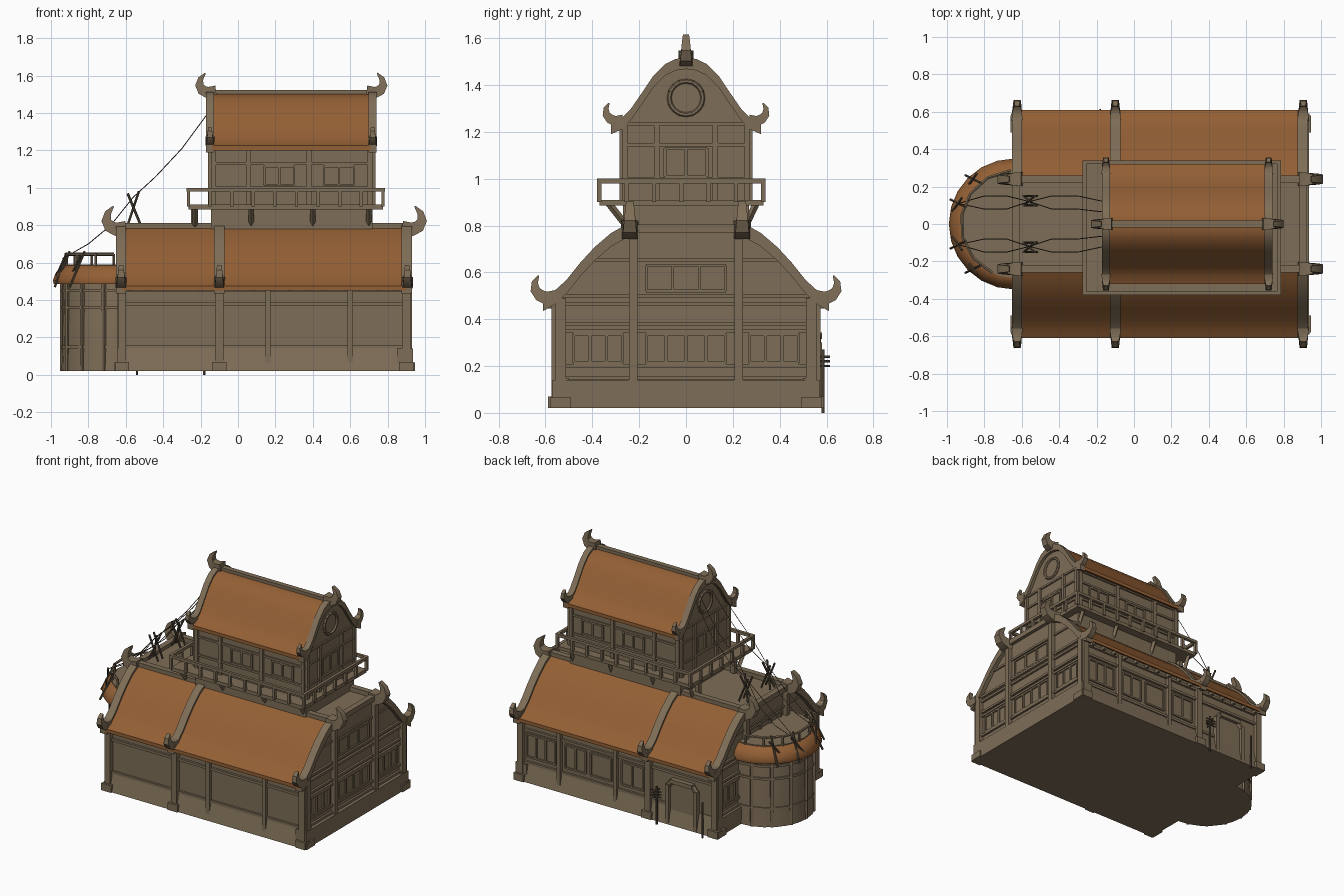
import bpy, bmesh, math
from mathutils import Vector, Matrix

cube = bpy.data.objects.get("Cube")
if cube:
    bpy.data.objects.remove(cube, do_unlink=True)

def material(name, r, g, b):
    m = bpy.data.materials.new(name)
    m.use_nodes = True
    m.diffuse_color = (r, g, b, 1)
    m.node_tree.nodes["Principled BSDF"].inputs["Base Color"].default_value = (r, g, b, 1)
    return m

WOOD = material("weathered wood", 0.21, 0.155, 0.095)
ROOF = material("orange roofing", 0.29, 0.115, 0.035)
DARK = material("dark poles", 0.1, 0.075, 0.05)

def box(bm, x0, x1, y0, y1, z0, z1):
    mid = Vector((x0 + x1, y0 + y1, z0 + z1)) / 2
    size = Matrix.Diagonal((abs(x1 - x0), abs(y1 - y0), abs(z1 - z0), 1))
    bmesh.ops.create_cube(bm, size=1, matrix=Matrix.Translation(mid) @ size)

def bar(bm, p, q, r, n=6):
    p, q = Vector(p), Vector(q)
    turn = (q - p).to_track_quat('Z', 'Y').to_matrix().to_4x4()
    bmesh.ops.create_cone(bm, cap_ends=True, segments=n, radius1=r, radius2=r,
                          depth=(q - p).length, matrix=Matrix.Translation((p + q) / 2) @ turn)

def skin(bm, rings):
    """Closed solid through a row of equal rings."""
    rings = [[bm.verts.new(v) for v in ring] for ring in rings]
    n = len(rings[0])
    for a, b in zip(rings, rings[1:]):
        for i in range(n):
            bm.faces.new((a[i], a[(i + 1) % n], b[(i + 1) % n], b[i]))
    bm.faces.new(rings[0])
    bm.faces.new(rings[-1][::-1])

def prism(bm, pts, x0, x1):
    skin(bm, [[(x, y, z) for y, z in pts] for x in (x0, x1)])

def sheet(bm, pts, x0, x1, lift, drop):
    """Thick strip following a roof profile."""
    prism(bm, [(y, z + lift) for y, z in pts] + [(y, z - drop) for y, z in reversed(pts)], x0, x1)

def lathe(bm, centre, profile, n=24):
    skin(bm, [[(centre + r * math.cos(math.tau * i / n), r * math.sin(math.tau * i / n), z)
               for i in range(n)] for r, z in profile])

def horn(bm, base, out, scale, lean=0):
    """Tapering upturned crescent."""
    base, out, up = Vector(base), Vector(out), Vector((0, 0, 1))
    side = out.cross(up)
    path = [(-.03, 0), (.03, -.008), (.068, .01), (.088, .045), (.078, .09), (.045, .13)]
    path = [Vector((u + lean * max(v, 0), v)) for u, v in path]
    rings = []
    for i, p in enumerate(path):
        t = (path[min(i + 1, 5)] - path[max(i - 1, 0)]).normalized()
        nrm = Vector((-t.y, t.x))
        w, d = (.042, .04, .036, .029, .019, .004)[i], .042 - .005 * i
        ring = []
        for a, b in ((1, 1), (1, -1), (-1, -1), (-1, 1)):
            c = (p + nrm * w * a) * scale
            ring.append(base + out * c.x + up * c.y + side * d * b * scale)
        rings.append(ring)
    skin(bm, rings)

def plate(bm, axis, s, plane, u0, u1, z0, z1, depth=.015):
    """Raised board on a wall facing +-x or +-y."""
    a, b = s * (plane - .01), s * (plane + depth)
    if axis == 'x':
        box(bm, min(a, b), max(a, b), u0, u1, z0, z1)
    else:
        box(bm, u0, u1, min(a, b), max(a, b), z0, z1)

def window(bm, axis, s, plane, u0, u1, z0, z1, bars=0):
    w = .012
    for z in (z0, z1):
        plate(bm, axis, s, plane, u0, u1, z - w / 2, z + w / 2, .01)
    for i in range(bars + 2):
        u = u0 + (u1 - u0) * i / (bars + 1)
        plate(bm, axis, s, plane, u - w / 2, u + w / 2, z0, z1, .01)

def finish(name, bm, mat, smooth=False):
    bmesh.ops.recalc_face_normals(bm, faces=bm.faces[:])
    mesh = bpy.data.meshes.new(name)
    bm.to_mesh(mesh)
    bm.free()
    mesh.materials.append(mat)
    ob = bpy.data.objects.new(name, mesh)
    bpy.context.collection.objects.link(ob)
    if smooth:
        bpy.ops.object.select_all(action='DESELECT')
        ob.select_set(True)
        bpy.context.view_layer.objects.active = ob
        bpy.ops.object.shade_smooth_by_angle(angle=math.radians(35))

def mirrored(half):
    return half + [(-y, z) for y, z in reversed(half) if y > 0]

LOW = [(.61, .475), (.565, .5), (.51, .55), (.45, .625), (.39, .69), (.32, .75), (.24, .795)]
HIGH = [(.32, 1.225), (.275, 1.245), (.235, 1.285), (.19, 1.35), (.14, 1.425), (.09, 1.475), (.045, 1.497), (0, 1.503)]

# Hall body, flared plinth and tower body
bm = bmesh.new()
prism(bm, mirrored([(.545, .02), (.545, .48)] + [(y, z - .015) for y, z in LOW[2:]]), -.615, .9)
for s in (-1, 1):
    prism(bm, [(s * .5, .02), (s * .58, .02), (s * .55, .15), (s * .5, .15)], -.635, .925)
box(bm, .85, .935, -.57, .57, .02, .14)
box(bm, -.645, -.6, -.57, .57, .02, .14)
finish("hall_walls", bm, WOOD)
bm = bmesh.new()
prism(bm, mirrored([(.27, .78), (.27, 1.24)] + [(y, z - .012) for y, z in HIGH[2:]]), -.145, .72)
finish("tower_walls", bm, WOOD)

# Curved roofs
bm = bmesh.new()
for s in (-1, 1):
    sheet(bm, [(s * y, z) for y, z in LOW], -.62, .9, 0, .025)
finish("hall_roof", bm, ROOF, True)
bm = bmesh.new()
sheet(bm, mirrored(HIGH), -.14, .71, 0, .025)
finish("tower_roof", bm, ROOF, True)

# Roof bands, ridge and deck beams
bm = bmesh.new()
for x in (-.625, -.1, .902):
    for s in (-1, 1):
        sheet(bm, [(s * y, z) for y, z in LOW], x - .027, x + .027, .018, .04)
for x in (-.15, .72):
    sheet(bm, mirrored(HIGH), x - .021, x + .021, .014, .035)
finish("roof_bands", bm, WOOD, True)
bm = bmesh.new()
box(bm, -.17, .74, -.018, .018, 1.49, 1.522)
for s in (-1, 1):
    box(bm, -.65, .93, s * .24 - .02, s * .24 + .02, .77, .812)
for x in (-.63, .905):
    box(bm, x - .02, x + .02, -.24, .24, .77, .805)
finish("roof_beams", bm, WOOD)

# Upturned horns on ridges and eaves
bm = bmesh.new()
for s, xh, xt in ((-1, -.625, -.14), (1, .905, .71)):
    horn(bm, (xt, 0, 1.515), (s, 0, 0), .76)
    for t in (-1, 1):
        horn(bm, (xh, t * .24, .785), (s, 0, 0), .9)
        horn(bm, (-.15 if s < 0 else .72, t * .285, 1.25), (0, t, 0), .56, .25)
        horn(bm, (xh, t * .575, .495), (0, t, 0), .7, .25)
for t in (-1, 1):
    horn(bm, (-.1, t * .575, .495), (0, t, 0), .7, .25)
finish("horns", bm, WOOD, True)

# Hall timber framing
bm = bmesh.new()
for s in (-1, 1):
    for x in (-.62, -.1, .9):
        plate(bm, 'y', s, .545, x - .022, x + .022, .03, .49, .03)
        plate(bm, 'y', s, .545, x - .038, x + .038, .02, .07, .045)
    for x in (.16, .6):
        plate(bm, 'y', s, .545, x - .014, x + .014, .03, .48, .025)
    for z in (.15, .38, .455):
        if s < 0 or z > .3:
            plate(bm, 'y', s, .545, -.62, .9, z - .009, z + .009)
        else:
            plate(bm, 'y', s, .545, -.24, .9, z - .009, z + .009)
    for i in range(16):
        x = -.58 + .095 * i
        plate(bm, 'y', s, .545, x - .009, x + .009, .445, .47, .045)
    plane = .9 if s > 0 else .615
    for y in (-.225, .225):
        plate(bm, 'x', s, plane, y - .018, y + .018, .02, .79, .03)
    for y in (-.535, .535):
        plate(bm, 'x', s, plane, y - .022, y + .022, .02, .49, .03)
        plate(bm, 'x', s, plane, y - .045, y + .045, .02, .065, .045)
    for z in (.15, .2, .35, .38, .465, .5):
        plate(bm, 'x', s, plane, -.54, .54, z - .008, z + .008)
    plate(bm, 'x', s, plane, -.39, .39, .645, .66, .01)
    for u0, u1, n in ((-.48, -.27, 2), (-.17, .17, 3), (.27, .48, 2)):
        window(bm, 'x', s, plane, u0, u1, .215, .335, n)
    window(bm, 'x', s, plane, -.17, .17, .52, .63, 2)
for u0, u1, n in ((.64, .86, 2), (.2, .36, 0), (.4, .56, 1), (-.05, .12, 1)):
    window(bm, 'y', 1, .545, u0, u1, .19, .35, n)
finish("hall_framing", bm, WOOD)

# Door at the back
bm = bmesh.new()
for x in (-.475, -.255):
    plate(bm, 'y', 1, .545, x - .014, x + .014, .02, .3, .035)
plate(bm, 'y', 1, .545, -.45, -.28, .315, .343, .035)
for x0, x1 in ((-.475, -.445), (-.255, -.285)):
    bar(bm, (x0, .56, .29), (x1, .56, .328), .018)
plate(bm, 'y', 1, .545, -.46, -.27, .02, .32, .012)
finish("door", bm, WOOD)

# Tower timber framing
bm = bmesh.new()
for s in (-1, 1):
    for x in (-.13, .055, .38, .705):
        plate(bm, 'y', s, .27, x - .013, x + .013, .9, 1.23)
    for z in (1.0, 1.13, 1.215):
        plate(bm, 'y', s, .27, -.14, .72, z - .007, z + .007, .01)
    for u0, u1 in ((.14, .3), (.46, .62)):
        window(bm, 'y', s, .27, u0, u1, 1.015, 1.115, 1)
    plane = .72 if s > 0 else .145
    for y in (-.262, -.125, .125, .262):
        plate(bm, 'x', s, plane, y - .012, y + .012, .9, 1.24)
    for z in (1.0, 1.145, 1.235):
        plate(bm, 'x', s, plane, -.27, .27, z - .007, z + .007, .01)
    window(bm, 'x', s, plane, -.09, .09, 1.01, 1.13, 1)
    ring = [(s * (plane + .006), .072 * math.cos(a * math.tau / 16), 1.345 + .072 * math.sin(a * math.tau / 16))
            for a in range(16)]
    for a, b in zip(ring, ring[1:] + ring[:1]):
        bar(bm, a, b, .01)
finish("tower_framing", bm, WOOD)

# Balcony with railing and struts
bm = bmesh.new()
X0, X1, Y0, Y1 = -.265, .775, -.37, .33
box(bm, X0, X1, Y0, Y1, .885, .91)
corners = [(X0, Y0), (X1, Y0), (X1, Y1), (X0, Y1)]
for (xa, ya), (xb, yb) in zip(corners, corners[1:] + corners[:1]):
    box(bm, min(xa, xb) - .01, max(xa, xb) + .01, min(ya, yb) - .01, max(ya, yb) + .01, .98, 1.0)
    n = 9 if ya == yb else 6
    for i in range(n):
        x, y = xa + (xb - xa) * i / n, ya + (yb - ya) * i / n
        box(bm, x - .009, x + .009, y - .009, y + .009, .9, .985)
for x in (-.23, .07, .4, .7):
    for y, s in ((Y0 + .04, -1), (Y1 - .03, 1)):
        bar(bm, (x, y, .895), (x, s * .255, .8), .015, 4)
for y in (-.2, .2):
    box(bm, -.25, -.22, y - .015, y + .015, .79, .89)
finish("balcony", bm, WOOD)

# Rounded end room with its skirt roof and terrace
CX = -.64
bm = bmesh.new()
lathe(bm, CX, [(.305, .02), (.3, .15), (.295, .5), (.285, .578)])
for z in (.15, .36, .45):
    lathe(bm, CX, [(.306, z - .008), (.306, z + .008)])
for i in range(7):
    a = math.radians(105 + 25 * i)
    x, y = CX + .3 * math.cos(a), .3 * math.sin(a)
    bar(bm, (x, y, .02), (x, y, .5), .013, 4)
finish("round_room", bm, WOOD, True)
bm = bmesh.new()
lathe(bm, CX, [(.29, .49), (.345, .485), (.35, .505), (.335, .545), (.31, .575), (.285, .585)])
finish("round_room_roof", bm, ROOF, True)
bm = bmesh.new()
lathe(bm, CX, [(.288, .57), (.288, .59)])
rail = [(CX + .285 * math.cos(math.radians(a)), .285 * math.sin(math.radians(a))) for a in range(95, 270, 25)]
for (xa, ya), (xb, yb) in zip(rail, rail[1:]):
    bar(bm, (xa, ya, .645), (xb, yb, .645), .009)
for x, y in rail:
    bar(bm, (x, y, .58), (x, y, .645), .008)
finish("round_room_terrace", bm, WOOD)

# Crossed poles, ropes and back door posts
bm = bmesh.new()
for s in (-1, 1):
    for y in (.1, .15):
        bar(bm, (-.59, s * y, .8), (-.53, s * (.25 - y), .98), .007)
        bar(bm, (-.52, s * y, .8), (-.59, s * y, .97), .007)
    for x, y in ((-.94, .11), (-.86, .24)):
        bar(bm, (x - .04, s * (y + .02), .47), (x + .04, s * (y - .02), .66), .007)
        bar(bm, (x - .03, s * (y - .04), .53), (x + .02, s * (y + .03), .64), .007)
    for y in (.08, .15):
        line = [(-.16, s * y * .8, 1.4), (-.3, s * y, 1.21), (-.44, s * y, 1.06), (-.56, s * .12, .95),
                (-.68, s * y, .8), (-.8, s * y, .7), (-.94, s * .11, .62)]
        for p, q in zip(line, line[1:]):
            bar(bm, p, q, .0025, 4)
for x, top in ((-.18, .27), (-.54, .25)):
    bar(bm, (x, .585, 0), (x, .585, top), .007)
for z in (.2, .22, .24):
    bar(bm, (-.22, .59, z), (-.14, .59, z), .005)
    bar(bm, (-.18, .555, z), (-.18, .615, z), .005)
finish("poles_and_ropes", bm, DARK)
